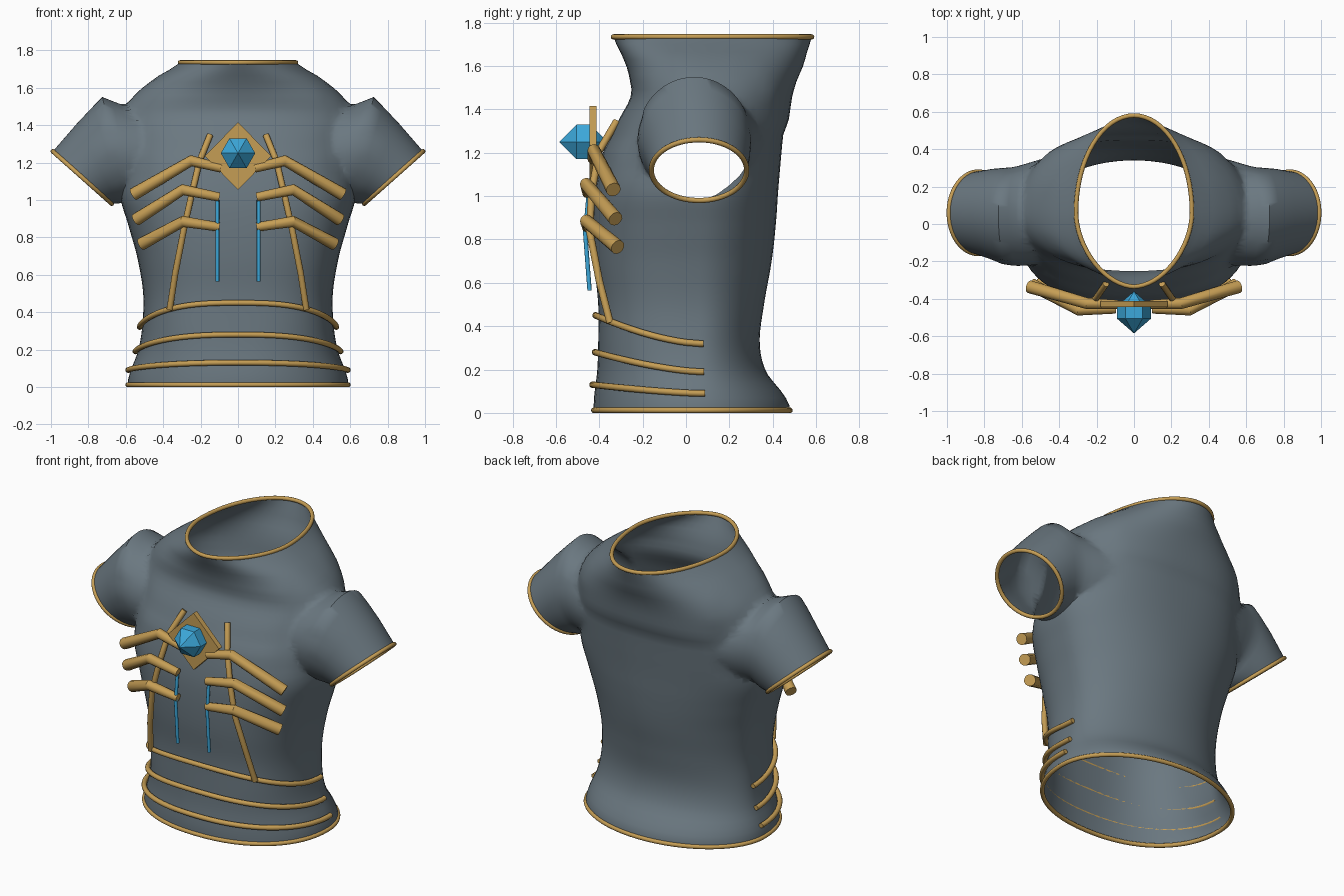
import bpy, bmesh
from math import sin, cos, pi, copysign, radians
from mathutils import Vector

cube = bpy.data.objects.get("Cube")
if cube:
    bpy.data.objects.remove(cube)

SEGMENTS = 64


def make_material(name, color, roughness=0.6):
    mat = bpy.data.materials.new(name)
    mat.use_nodes = True
    mat.diffuse_color = (*color, 1)
    shader = mat.node_tree.nodes["Principled BSDF"]
    shader.inputs["Base Color"].default_value = (*color, 1)
    shader.inputs["Roughness"].default_value = roughness
    return mat


slate = make_material("slate cloth", (0.145, 0.187, 0.217))
gold = make_material("warm gold", (0.56, 0.34, 0.09))
blue = make_material("crystal blue", (0.045, 0.39, 0.70))


def add_object(name, mesh, mat, smooth=True, angle=40):
    obj = bpy.data.objects.new(name, mesh)
    bpy.context.collection.objects.link(obj)
    mesh.materials.clear()
    mesh.materials.append(mat)
    if smooth:
        bpy.ops.object.select_all(action="DESELECT")
        obj.select_set(True)
        bpy.context.view_layer.objects.active = obj
        bpy.ops.object.shade_smooth_by_angle(angle=radians(angle))
    return obj


def loft(name, rings, mat):
    """Closed solid through a list of rings, with one n-gon cap at each end."""
    bm = bmesh.new()
    loops = [[bm.verts.new(p) for p in ring] for ring in rings]
    for low, high in zip(loops, loops[1:]):
        for i in range(len(low)):
            j = (i + 1) % len(low)
            bm.faces.new((low[i], low[j], high[j], high[i]))
    bm.faces.new(loops[0])
    bm.faces.new(loops[-1])
    bmesh.ops.recalc_face_normals(bm, faces=bm.faces)
    mesh = bpy.data.meshes.new(name)
    bm.to_mesh(mesh)
    bm.free()
    return add_object(name, mesh, mat, smooth=False)


def tube(name, points, radius, mat, closed=False, radii=None):
    """Round rod along a path."""
    curve = bpy.data.curves.new(name, "CURVE")
    curve.dimensions = "3D"
    curve.bevel_depth = radius
    curve.bevel_resolution = 4
    curve.use_fill_caps = True
    spline = curve.splines.new("POLY")
    spline.points.add(len(points) - 1)
    for i, p in enumerate(points):
        spline.points[i].co = (*p, 1)
        spline.points[i].radius = radii[i] if radii else 1
    spline.use_cyclic_u = closed
    helper = bpy.data.objects.new(name + " path", curve)
    mesh = bpy.data.meshes.new_from_object(helper)
    bpy.data.objects.remove(helper)
    return add_object(name, mesh, mat)


# Torso profile: height, half width, front y, back y, front and back squareness
PROFILE = [
    (0, .59, -.425, .48, 2.2, 2), (.06, .582, -.425, .465, 2.2, 2),
    (.19, .535, -.41, .37, 2.4, 2), (.32, .512, -.405, .34, 2.6, 2),
    (.5, .507, -.405, .36, 2.7, 2), (.7, .54, -.425, .395, 2.7, 2),
    (.88, .59, -.43, .415, 2.7, 2.1), (1.02, .63, -.42, .425, 2.7, 2.2),
    (1.2, .625, -.385, .44, 2.6, 2.4), (1.29, .615, -.34, .45, 2.5, 2.5),
    (1.34, .61, -.315, .472, 2.5, 2.5), (1.46, .61, -.255, .49, 2.3, 2.4),
    (1.53, .585, -.258, .51, 2.2, 2.2), (1.6, .52, -.275, .54, 2, 2),
    (1.67, .415, -.305, .56, 2, 2), (1.735, .31, -.335, .58, 1.8, 2),
]


def section(z):
    """Smoothly interpolated torso section at a height."""
    last = len(PROFILE) - 1
    k = 0
    while k < last - 1 and PROFILE[k + 1][0] < z:
        k += 1
    rows = [PROFILE[min(max(k + d, 0), last)] for d in (-1, 0, 1, 2)]
    t = (z - rows[1][0]) / (rows[2][0] - rows[1][0])
    return [b + .5 * t * (c - a + t * (2 * a - 5 * b + 4 * c - d + t * (3 * (b - c) + d - a)))
            for a, b, c, d in list(zip(*rows))[1:]]


def torso_point(angle, z, grow=0):
    """Point on the torso; angle 0 is the front centre, growing toward +x."""
    width, front, back, front_power, back_power = section(z)
    middle = .06
    s, c = sin(angle), cos(angle)
    power = front_power if c > 0 else back_power
    x = copysign(abs(s) ** (2 / power), s) * (width + grow)
    depth = middle - front if c > 0 else back - middle
    y = middle - copysign(abs(c) ** (2 / power), c) * (depth + grow)
    return Vector((x, y, z))


def torso_ring(z):
    return [torso_point(2 * pi * i / SEGMENTS, z) for i in range(SEGMENTS)]


TOP = PROFILE[-1][0]
STEPS = 50
shirt = loft("shirt", [torso_ring(TOP * i / STEPS) for i in range(STEPS + 1)], slate)

# Sleeve rings: upper x and z, lower x and z, front y, back y
SLEEVE = [
    (.43, 1.46, .42, 1.06, -.20, .36), (.53, 1.49, .50, 1.02, -.215, .345),
    (.61, 1.505, .55, 1.0, -.225, .325), (.67, 1.53, .58, .995, -.23, .305),
    (.725, 1.55, .60, .99, -.225, .30), (.775, 1.50, .62, .985, -.215, .30),
    (.86, 1.41, .645, .98, -.19, .295), (.99, 1.26, .675, .98, -.16, .28),
]


def sleeve_ring(row, side):
    xt, zt, xb, zb, front, back = row
    ring = []
    for i in range(SEGMENTS):
        a = 2 * pi * i / SEGMENTS
        u = (1 + cos(a)) / 2
        y = (front + back) / 2 + sin(a) * (back - front) / 2
        ring.append(Vector((side * (xb + (xt - xb) * u), y, zb + (zt - zb) * u)))
    return ring


# Join the sleeves to the torso
sleeves = [loft("sleeve solid", [sleeve_ring(r, s) for r in SLEEVE], slate) for s in (1, -1)]
for sleeve in sleeves:
    join = shirt.modifiers.new("join", "BOOLEAN")
    join.operation = "UNION"
    join.solver = "EXACT"
    join.object = sleeve
bpy.context.view_layer.update()
joined = bpy.data.meshes.new_from_object(
    shirt.evaluated_get(bpy.context.evaluated_depsgraph_get()))
for obj in [shirt] + sleeves:
    bpy.data.objects.remove(obj)

# Open the neck, hem and cuffs by removing the flat caps, then soften the shoulder seams
bm = bmesh.new()
bm.from_mesh(joined)
caps = [f for f in bm.faces if len(f.verts) >= SEGMENTS]
bmesh.ops.delete(bm, geom=caps, context="FACES")
seam = [v for v in bm.verts if .46 < abs(v.co.x) < .69 and v.co.z > 1.08]
for _ in range(5):
    bmesh.ops.smooth_vert(bm, verts=seam, factor=.5,
                          use_axis_x=True, use_axis_y=True, use_axis_z=True)
bm.to_mesh(joined)
bm.free()
add_object("shirt", joined, slate, angle=60)

# Gold edging on every opening
tube("hem_trim", torso_ring(.012), .013, gold, closed=True)
tube("neck_trim", torso_ring(TOP), .012, gold, closed=True)
for side, label in ((1, "left"), (-1, "right")):
    tube(label + "_cuff_trim", sleeve_ring(SLEEVE[-1], side), .012, gold, closed=True)

# Waist bands that rise toward the front centre
for number, (end, centre) in enumerate(((.09, .13), (.19, .28), (.32, .45))):
    path = []
    for i in range(-24, 25):
        a = i / 24 * radians(94)
        rise = max(cos(a), 0) ** 1.2
        path.append(torso_point(a, end + (centre - end) * rise, .014))
    tube(f"waist_band_{number + 1}", path, .015, gold)

# Chest ribs, long struts and blue rods, mirrored left and right
RIBS = [
    ((.09, -.43, 1.17), (.25, -.425, 1.21), (.56, -.335, 1.03)),
    ((.10, -.455, 1.015), (.295, -.46, 1.055), (.545, -.325, .895)),
    ((.10, -.455, .855), (.295, -.46, .885), (.515, -.315, .765)),
]
STRUT = [(.15, -.32, 1.345), (.205, -.40, 1.21), (.25, -.435, 1.02),
         (.29, -.445, .84), (.335, -.40, .61), (.365, -.35, .415)]
ROD = [(.11, -.45, 1.0), (.11, -.465, .83), (.11, -.445, .565)]


def mirrored(points, side):
    return [(side * x, y, z) for x, y, z in points]


for side, label in ((1, "left"), (-1, "right")):
    for number, rib in enumerate(RIBS):
        tube(f"{label}_rib_{number + 1}", mirrored(rib, side), .03, gold, radii=(.8, 1, 1.15))
    tube(label + "_strut", mirrored(STRUT, side), .017, gold)
    tube(label + "_rod", mirrored(ROD, side), .01, blue)

# Diamond plate behind the gem
diamond = [(0, 1.055), (.178, 1.235), (0, 1.415), (-.178, 1.235)]
loft("diamond_plate", [[(x, y, z) for x, z in diamond] for y in (-.445, -.412)], gold)

# Six-sided gem: two points joined by a short girdle
bm = bmesh.new()
girdle = [[bm.verts.new((.092 * cos(k * pi / 3), y, 1.25 + .092 * sin(k * pi / 3)))
           for k in range(6)] for y in (-.505, -.44)]
tips = [bm.verts.new((0, y, 1.25)) for y in (-.585, -.36)]
for k in range(6):
    j = (k + 1) % 6
    bm.faces.new((girdle[0][k], girdle[0][j], girdle[1][j], girdle[1][k]))
    for ring, tip in zip(girdle, tips):
        bm.faces.new((ring[k], ring[j], tip))
bmesh.ops.recalc_face_normals(bm, faces=bm.faces)
gem = bpy.data.meshes.new("gem")
bm.to_mesh(gem)
bm.free()
add_object("gem", gem, blue, smooth=False)
